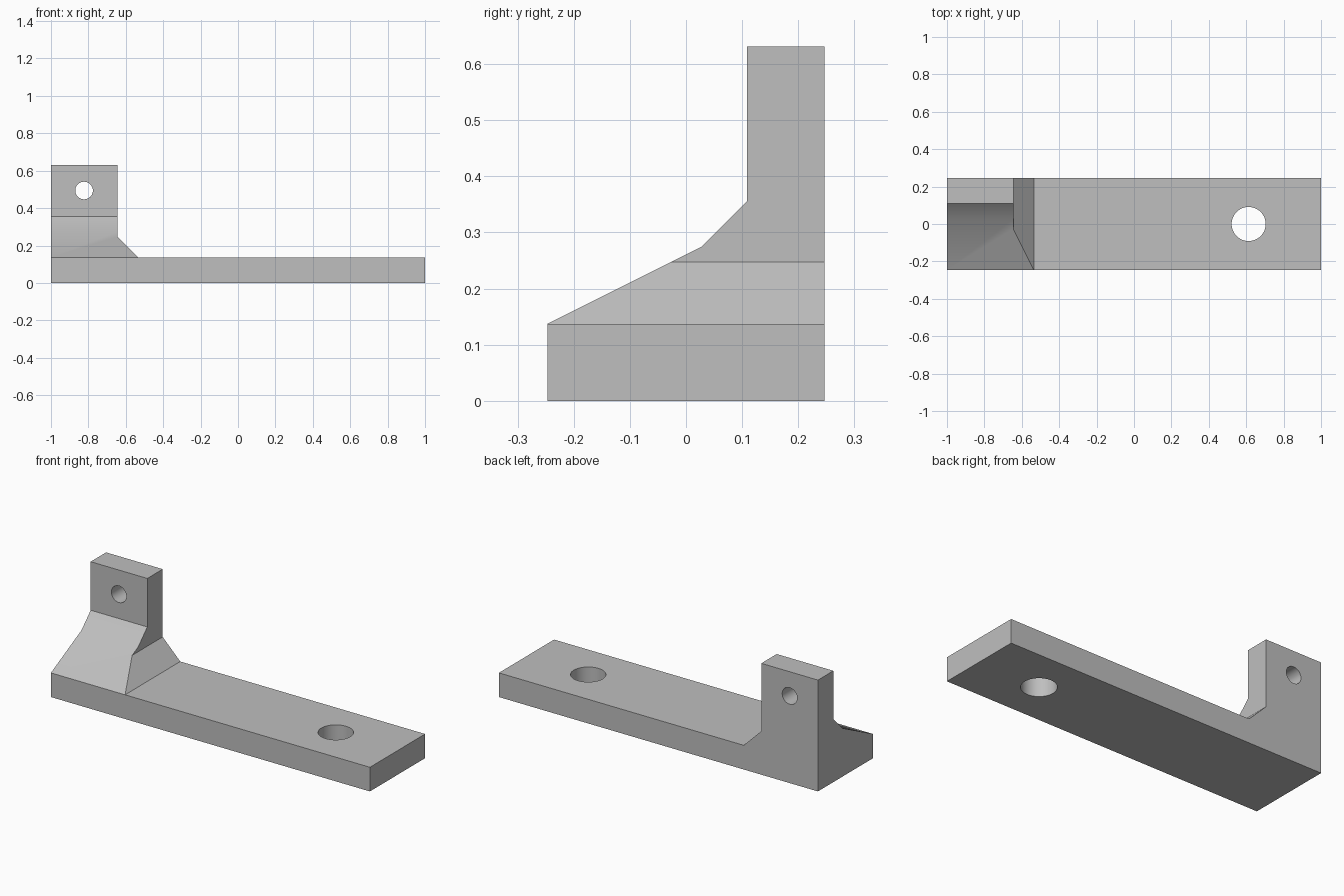
import bpy
import bmesh
import math
from mathutils import Matrix, Vector

cube = bpy.data.objects.get("Cube")
if cube:
    bpy.data.objects.remove(cube, do_unlink=True)

# Main dimensions
HALF_LENGTH, HALF_DEPTH = 1.0, 0.247
BASE_TOP, TOTAL_HEIGHT = 0.137, 0.631
POST_RIGHT, CHAMFER = -0.645, 0.11
POST_FRONT = 0.109

grey = bpy.data.materials.new("plain_grey")
grey.use_nodes = True
colour = (0.52, 0.52, 0.52, 1)
grey.diffuse_color = colour
grey.node_tree.nodes["Principled BSDF"].inputs["Base Color"].default_value = colour


def make_object(name, bm):
    bmesh.ops.recalc_face_normals(bm, faces=bm.faces)
    mesh = bpy.data.meshes.new(name)
    bm.to_mesh(mesh)
    bm.free()
    mesh.materials.append(grey)
    obj = bpy.data.objects.new(name, mesh)
    bpy.context.collection.objects.link(obj)
    return obj


def prism(name, points, sweep):
    """Closed outline extruded along the sweep vector."""
    bm = bmesh.new()
    face = bm.faces.new([bm.verts.new(p) for p in points])
    result = bmesh.ops.extrude_face_region(bm, geom=[face], use_keep_orig=True)
    moved = [v for v in result["geom"] if isinstance(v, bmesh.types.BMVert)]
    bmesh.ops.translate(bm, verts=moved, vec=sweep)
    return make_object(name, bm)


def drill(name, centre, radius, rotation):
    bm = bmesh.new()
    bmesh.ops.create_cone(bm, cap_ends=True, segments=64, radius1=radius, radius2=radius,
                          depth=0.8, matrix=Matrix.Translation(centre) @ rotation)
    return make_object(name, bm)


def combine(target, tool, operation):
    tool.hide_render = True
    mod = target.modifiers.new(operation.lower(), "BOOLEAN")
    mod.operation, mod.solver, mod.object = operation, "EXACT", tool
    bpy.context.view_layer.objects.active = target
    bpy.ops.object.modifier_apply(modifier=mod.name)
    bpy.data.objects.remove(tool, do_unlink=True)


# Front outline: long base, chamfered foot and upright post
front_outline = [(-HALF_LENGTH, 0), (HALF_LENGTH, 0), (HALF_LENGTH, BASE_TOP),
                 (POST_RIGHT + CHAMFER, BASE_TOP), (POST_RIGHT, BASE_TOP + CHAMFER),
                 (POST_RIGHT, TOTAL_HEIGHT), (-HALF_LENGTH, TOTAL_HEIGHT)]
bracket = prism("mounting_bracket", [(x, -HALF_DEPTH - 0.1, z) for x, z in front_outline],
                Vector((0, 2 * HALF_DEPTH + 0.2, 0)))

# Side outline: sloping gusset running up to the post
side_outline = [(-HALF_DEPTH, -0.1), (HALF_DEPTH, -0.1), (HALF_DEPTH, TOTAL_HEIGHT + 0.1),
                (POST_FRONT, TOTAL_HEIGHT + 0.1), (POST_FRONT, 0.356),
                (0.027, 0.274), (-HALF_DEPTH, BASE_TOP)]
side = prism("side_shape", [(-HALF_LENGTH - 0.1, y, z) for y, z in side_outline],
             Vector((2 * HALF_LENGTH + 0.2, 0, 0)))
combine(bracket, side, "INTERSECT")

# Bolt hole through the base and pin hole through the post
combine(bracket, drill("bolt_hole", (0.613, 0, 0), 0.091, Matrix()), "DIFFERENCE")
combine(bracket, drill("pin_hole", (-0.823, 0.2, 0.494), 0.047,
                       Matrix.Rotation(math.pi / 2, 4, "X")), "DIFFERENCE")

# Smooth hole walls and gusset bend, crisp edges elsewhere
bpy.ops.object.select_all(action="DESELECT")
bracket.select_set(True)
bpy.context.view_layer.objects.active = bracket
bpy.ops.object.shade_smooth_by_angle(angle=math.radians(30))
